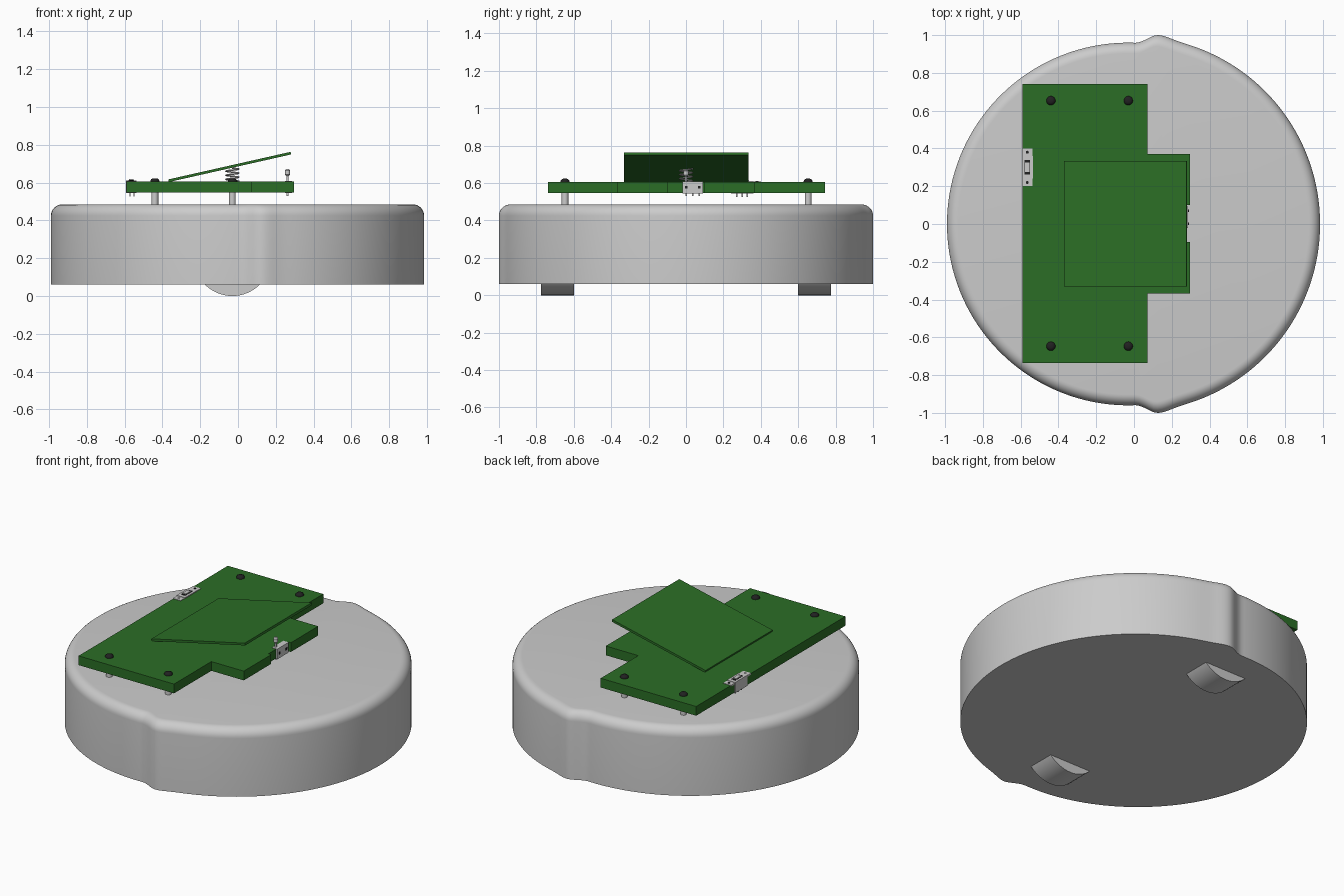
import bpy, bmesh, math
from math import sin, cos, pi

if "Cube" in bpy.data.objects:
    bpy.data.objects.remove(bpy.data.objects["Cube"])


def material(name, color):
    m = bpy.data.materials.new(name)
    m.diffuse_color = color
    m.use_nodes = True
    m.node_tree.nodes["Principled BSDF"].inputs["Base Color"].default_value = m.diffuse_color
    return m


GREEN = material("board_green", (0.024, 0.155, 0.019, 1))
BLACK = material("screw_black", (0.015, 0.015, 0.015, 1))


def finish(name, bm, mat=None, smooth=False):
    bmesh.ops.recalc_face_normals(bm, faces=bm.faces[:])
    me = bpy.data.meshes.new(name)
    bm.to_mesh(me)
    bm.free()
    ob = bpy.data.objects.new(name, me)
    bpy.context.collection.objects.link(ob)
    if mat:
        me.materials.append(mat)
    if smooth:
        bpy.ops.object.select_all(action='DESELECT')
        bpy.context.view_layer.objects.active = ob
        ob.select_set(True)
        bpy.ops.object.shade_smooth_by_angle(angle=math.radians(40))
    return ob


def rings(name, loops, mat=None, smooth=True):
    """Skin a stack of closed loops and cap both ends."""
    bm = bmesh.new()
    vs = [[bm.verts.new(p) for p in loop] for loop in loops]
    n = len(vs[0])
    for a, b in zip(vs, vs[1:]):
        for i in range(n):
            j = (i + 1) % n
            bm.faces.new((a[i], a[j], b[j], b[i]))
    bm.faces.new(vs[0])
    bm.faces.new(vs[-1])
    return finish(name, bm, mat, smooth)


def lathe(name, x, y, profile, mat=None, n=24):
    return rings(name, [[(x + r * cos(2 * pi * i / n), y + r * sin(2 * pi * i / n), z)
                         for i in range(n)] for r, z in profile], mat)


def prism(name, outline, z0, z1, mat=None):
    return rings(name, [[(x, y, z) for x, y in outline] for z in (z0, z1)], mat, False)


def box(name, x0, x1, y0, y1, z0, z1, mat=None):
    return prism(name, [(x0, y0), (x1, y0), (x1, y1), (x0, y1)], z0, z1, mat)


# Round body: smaller rear half stepping out into a larger half
def outline(n=320):
    pts = []
    for i in range(n):
        t = 2 * pi * i / n
        s = min(1, max(0, (cos(t) - 0.04) / 0.09))
        w = s * s * (3 - 2 * s)
        bump = 0.015 * w * math.exp(-((cos(t) - 0.15) / 0.07) ** 2)
        r = 0.96 + 0.035 * w + bump
        pts.append((-0.03 + 0.02 * w + r * cos(t), r * sin(t)))
    return pts


base = outline()
R, TOP = 0.06, 0.485
profile = [(0, 0.06)] + [(R * (1 - cos(k * pi / 16)), TOP - R + R * sin(k * pi / 16))
                         for k in range(9)]
rings("body", [[(x * (1 - d), y * (1 - d), z) for x, y in base] for d, z in profile])

# Wheels emerging from the underside
for side, y in (("left", -0.687), ("right", 0.687)):
    n = 64
    rings("wheel_" + side, [[(-0.03 + 0.205 * cos(2 * pi * i / n), y + dy,
                              0.205 + 0.205 * sin(2 * pi * i / n)) for i in range(n)]
                            for dy in (-0.087, 0.087)])

# Main board with stepped tab and edge notch
prism("main_board", [(-0.59, -0.737), (0.072, -0.737), (0.072, -0.367), (0.297, -0.367),
                     (0.297, -0.095), (0.278, -0.095), (0.278, 0.1), (0.297, 0.1),
                     (0.297, 0.37), (0.072, 0.37), (0.072, 0.742), (-0.59, 0.742)],
      0.548, 0.606, GREEN)

# Tilted flap
flap = box("tilted_flap", -0.332, 0.332, -0.331, 0.334, -0.007, 0.007, GREEN)
flap.location = (-0.044, 0, 0.683)
flap.rotation_euler = (0, -0.222, 0)

# Standoffs and screws
for i, (x, y) in enumerate((x, y) for x in (-0.44, -0.03) for y in (-0.647, 0.653)):
    lathe("standoff_%d" % i, x, y, [(0.018, 0.47), (0.018, 0.552)])
    lathe("screw_head_%d" % i, x, y, [(0.024, 0.6), (0.024, 0.611), (0.019, 0.619),
                                      (0.01, 0.623)], BLACK)

# Spring under the flap
cu = bpy.data.curves.new("spring", 'CURVE')
cu.dimensions = '3D'
cu.bevel_depth = 0.004
cu.bevel_resolution = 2
sp = cu.splines.new('POLY')
N = 84
sp.points.add(N)
for k in range(N + 1):
    a = 2 * pi * 3.25 * k / N
    sp.points[k].co = (-0.03 + 0.034 * cos(a), 0.034 * sin(a), 0.607 + 0.07 * k / N, 1)
bpy.context.collection.objects.link(bpy.data.objects.new("spring", cu))

# Slide switch on the rear edge: flange, frame, slider, pins and holes
box("slide_switch_flange", -0.592, -0.538, 0.2, 0.4, 0.6, 0.609)
box("slide_switch_case", -0.594, -0.536, 0.24, 0.36, 0.545, 0.612)
box("slide_switch_slot", -0.58, -0.55, 0.262, 0.338, 0.6, 0.6135, BLACK)
box("slide_switch_knob", -0.577, -0.553, 0.275, 0.325, 0.6, 0.618)
for i, y in enumerate((0.22, 0.38)):
    lathe("switch_hole_%d" % i, -0.565, y, [(0.008, 0.6), (0.008, 0.6105)], BLACK, 12)
for i, (x, y) in enumerate((x, y) for x in (-0.572, -0.55) for y in (0.272, 0.3, 0.328)):
    box("slide_switch_pin_%d" % i, x - 0.003, x + 0.003, y - 0.004, y + 0.004, 0.526, 0.55)

# Lever switch in the front notch
box("lever_switch_case", 0.25, 0.287, -0.02, 0.092, 0.545, 0.609)
lathe("lever_stem", 0.262, 0.0, [(0.006, 0.6), (0.006, 0.64)], None, 12)
lathe("lever_tip", 0.262, 0.0, [(0.008, 0.635), (0.014, 0.642), (0.014, 0.664),
                                (0.008, 0.671)], None, 16)
for i, y in enumerate((0.002, 0.036, 0.07)):
    box("lever_switch_pin_%d" % i, 0.258, 0.268, y - 0.004, y + 0.004, 0.53, 0.548)
for i, y in enumerate((0.002, 0.07)):
    box("lever_switch_rivet_%d" % i, 0.28, 0.29, y - 0.007, y + 0.007, 0.57, 0.584, BLACK)
